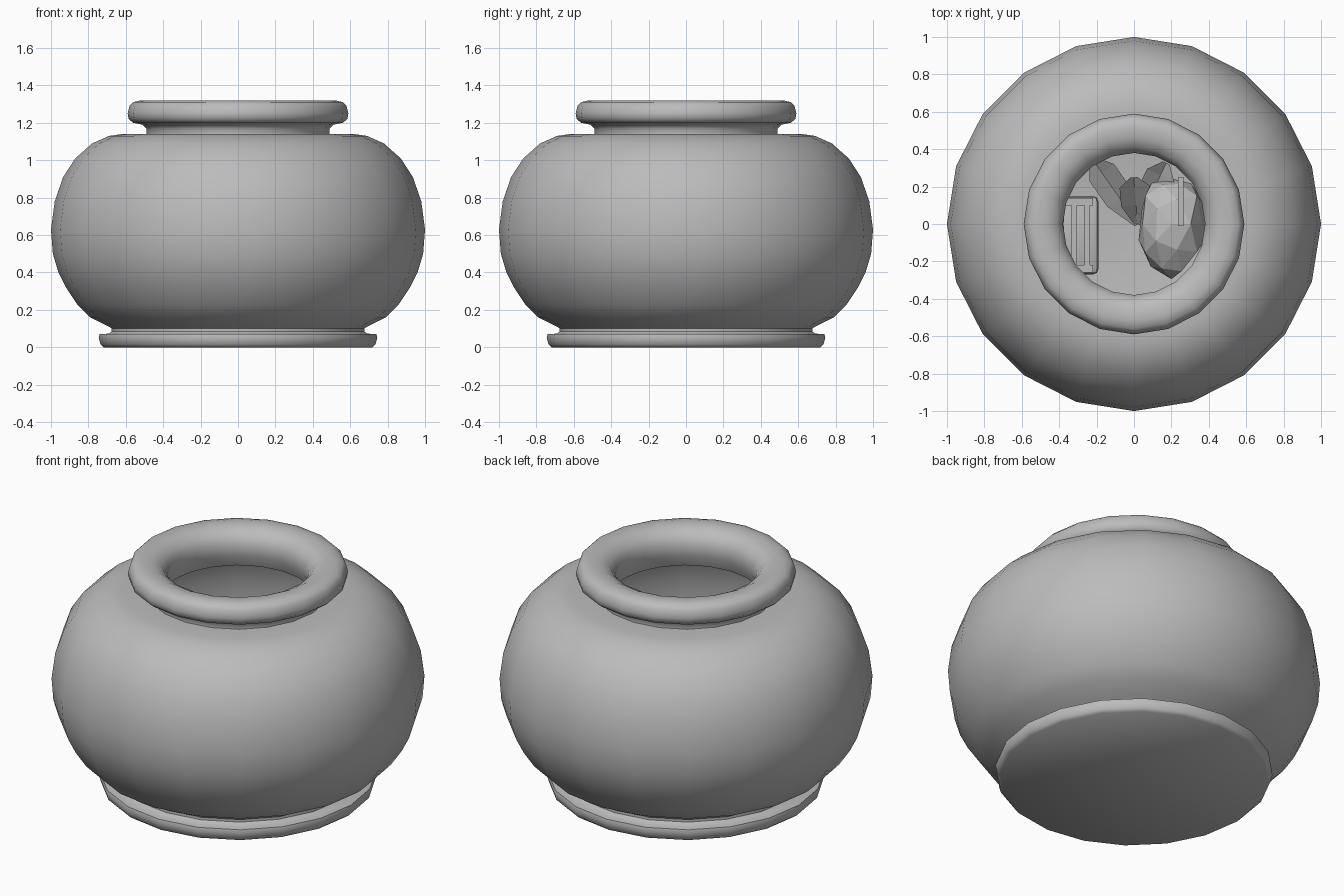
import bpy, bmesh, math, random
from mathutils import Matrix, Vector, noise

cube = bpy.data.objects.get("Cube")
if cube:
    bpy.data.objects.remove(cube, do_unlink=True)

grey = bpy.data.materials.new("plain_grey")
grey.use_nodes = True
GREY = (0.5, 0.5, 0.5, 1)
grey.diffuse_color = GREY
grey.node_tree.nodes["Principled BSDF"].inputs["Base Color"].default_value = GREY


def finish(name, bm, smooth_angle=None):
    bmesh.ops.recalc_face_normals(bm, faces=bm.faces)
    mesh = bpy.data.meshes.new(name)
    bm.to_mesh(mesh)
    bm.free()
    mesh.materials.append(grey)
    ob = bpy.data.objects.new(name, mesh)
    bpy.context.collection.objects.link(ob)
    if smooth_angle:
        bpy.ops.object.select_all(action='DESELECT')
        ob.select_set(True)
        bpy.context.view_layer.objects.active = ob
        bpy.ops.object.shade_smooth_by_angle(angle=math.radians(smooth_angle))
    return ob


def lathe(name, profile, sides=20):
    """Spin (radius, height) points round z; radius 0 closes the shape."""
    bm = bmesh.new()
    verts = [bm.verts.new((r, 0, z)) for r, z in profile]
    edges = [bm.edges.new(pair) for pair in zip(verts, verts[1:])]
    bmesh.ops.spin(bm, geom=verts + edges, axis=(0, 0, 1), cent=(0, 0, 0),
                   angle=math.tau, steps=sides, use_duplicate=False)
    bmesh.ops.remove_doubles(bm, verts=bm.verts, dist=0.0005)
    return finish(name, bm, 50)


# Bowl: foot, round belly, neck, rolled rim and inner wall in one profile
foot = [(0, 0), (0.72, 0), (0.735, 0.015), (0.745, 0.05), (0.74, 0.07),
        (0.69, 0.073), (0.675, 0.085), (0.675, 0.1)]
belly = [(0.69, 0.11), (0.79, 0.16), (0.86, 0.23), (0.92, 0.32), (0.96, 0.4),
         (0.99, 0.5), (1.0, 0.63), (0.98, 0.78), (0.935, 0.91), (0.87, 1.01),
         (0.78, 1.09), (0.69, 1.13), (0.62, 1.14)]
rim = [(0.49, 1.14), (0.49, 1.17), (0.51, 1.19), (0.56, 1.2), (0.585, 1.22),
       (0.59, 1.25), (0.58, 1.29), (0.56, 1.31), (0.52, 1.32), (0.46, 1.315),
       (0.41, 1.29), (0.38, 1.24), (0.38, 1.17), (0.41, 1.1)]
inside = [(r - 0.05, z) for r, z in reversed(belly[1:-2])]
lathe("bowl", foot + belly + rim + inside + [(0.62, 0.12), (0, 0.12)])

FLOOR = 0.12


def box(bm, centre, size, turn=0):
    matrix = (Matrix.Translation(centre) @ Matrix.Rotation(turn, 4, 'Z')
              @ Matrix.Diagonal((*size, 1)))
    return bmesh.ops.create_cube(bm, size=1, matrix=matrix)["verts"]


# Bevelled ornament chest with raised slats on its lid
bm = bmesh.new()
box(bm, (-0.36, -0.06, FLOOR + 0.11), (0.34, 0.42, 0.22))
bmesh.ops.bevel(bm, geom=bm.edges[:], offset=0.03, segments=2,
                affect='EDGES', profile=0.5)
finish("chest", bm, 30)
bm = bmesh.new()
for i in range(4):
    box(bm, (-0.46 + i * 0.07, -0.06, FLOOR + 0.22), (0.03, 0.34, 0.03))
for y in (-0.24, 0.12):
    box(bm, (-0.36, y, FLOOR + 0.22), (0.28, 0.04, 0.04))
finish("chest_slats", bm)

# Faceted rock
random.seed(4)
bm = bmesh.new()
bmesh.ops.create_icosphere(bm, subdivisions=2, radius=1)
for v in bm.verts:
    v.co *= 1 + random.uniform(-0.12, 0.12)
    v.co = Vector((0.2 + v.co.x * 0.18, v.co.y * 0.27,
                   FLOOR + 0.16 + max(v.co.z, -0.8) * 0.2))
finish("rock", bm)

# Folded leaves fanning out behind the rock
bm = bmesh.new()
for angle, length in ((125, 0.42), (65, 0.36), (95, 0.25)):
    turn = Matrix.Translation((0.02, 0, FLOOR + 0.01)) @ Matrix.Rotation(math.radians(angle), 4, 'Z')
    rows = []
    for t, half, z in ((0, 0.02, 0), (0.4, 0.08, 0.1), (0.8, 0.08, 0.18), (1, 0.02, 0.2)):
        rows.append([bm.verts.new(turn @ Vector((t * length, s * half, z + 0.03 * abs(s))))
                     for s in (-1, 0, 1)])
    for a, b in zip(rows, rows[1:]):
        for k in (0, 1):
            bm.faces.new((a[k], a[k + 1], b[k + 1], b[k]))
bmesh.ops.solidify(bm, geom=bm.faces[:], thickness=0.015)
finish("leaves", bm)

# Thin upright fin on the rock
bm = bmesh.new()
box(bm, (0.25, 0.12, FLOOR + 0.3), (0.03, 0.26, 0.2))
finish("rock_fin", bm)
